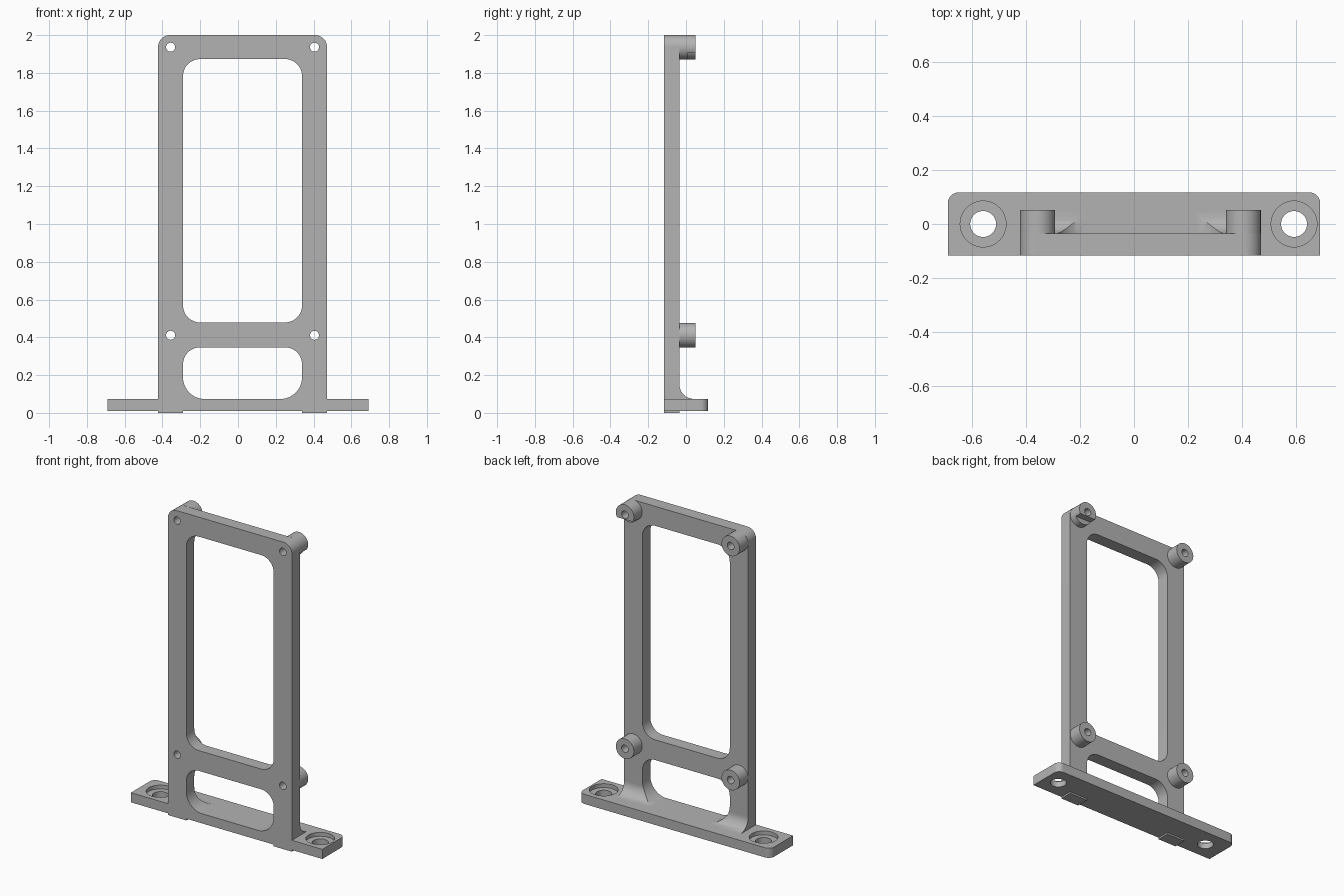
import bpy, bmesh
from math import sin, cos, pi
from mathutils import Vector

cube = bpy.data.objects.get("Cube")
if cube:
    bpy.data.objects.remove(cube, do_unlink=True)

grey = bpy.data.materials.new("plain grey")
grey.use_nodes = True
grey.diffuse_color = (0.45, 0.45, 0.45, 1)
grey.node_tree.nodes["Principled BSDF"].inputs["Base Color"].default_value = grey.diffuse_color

# Main dimensions
FRONT, BACK = -0.117, 0.117
FRAME_BACK, POST_END = -0.035, 0.051
PLATE_LOW, PLATE_TOP = 0.011, 0.074
MID = 0.024                                  # frame centre in x
OUT, INN = 0.447, 0.315                      # frame and window half widths
POSTS = [(MID + s * 0.381, z) for s in (-1, 1) for z in (0.411, 1.936)]
AXES = {"x": lambda u, v, d: (d, u, v),
        "y": lambda u, v, d: (u, d, v),
        "z": lambda u, v, d: (u, v, d)}


def rounded(u0, u1, v0, v1, low=0, high=0, steps=12):
    """Rectangle outline with separate radii for low and high corners."""
    pts = []
    for su, sv, start in ((1, -1, -pi / 2), (1, 1, 0), (-1, 1, pi / 2), (-1, -1, pi)):
        r = high if sv > 0 else low
        u = u1 - r if su > 0 else u0 + r
        v = v1 - r if sv > 0 else v0 + r
        n = steps if r else 0
        for i in range(n + 1):
            a = start + pi / 2 * i / max(n, 1)
            pts.append((u + r * cos(a), v + r * sin(a)))
    return pts


def circle(u, v, r, n=48):
    return [(u + r * cos(2 * pi * i / n), v + r * sin(2 * pi * i / n)) for i in range(n)]


def prism(name, outline, axis, d0, d1):
    """Extrude an outline along an axis into a solid object."""
    bm = bmesh.new()
    place = AXES[axis]
    face = bm.faces.new([bm.verts.new(place(u, v, d0)) for u, v in outline])
    ext = bmesh.ops.extrude_face_region(bm, geom=[face])["geom"]
    move = Vector(place(0, 0, d1 - d0))
    bmesh.ops.translate(bm, vec=move, verts=[e for e in ext if isinstance(e, bmesh.types.BMVert)])
    bmesh.ops.recalc_face_normals(bm, faces=bm.faces)
    mesh = bpy.data.meshes.new(name)
    bm.to_mesh(mesh)
    bm.free()
    mesh.materials.append(grey)
    obj = bpy.data.objects.new(name, mesh)
    bpy.context.collection.objects.link(obj)
    return obj


def activate(obj):
    bpy.ops.object.select_all(action="DESELECT")
    obj.select_set(True)
    bpy.context.view_layer.objects.active = obj


def cut(obj, *prism_args):
    """Subtract a prism from an object and discard the cutter."""
    cutter = prism("cutter", *prism_args)
    cutter.hide_render = True
    activate(obj)
    mod = obj.modifiers.new("cut", "BOOLEAN")
    mod.operation, mod.solver, mod.object = "DIFFERENCE", "EXACT", cutter
    bpy.ops.object.modifier_apply(modifier=mod.name)
    bpy.data.objects.remove(cutter, do_unlink=True)


def finish(obj):
    activate(obj)
    bpy.ops.object.shade_smooth_by_angle(angle=pi / 6)


# Base plate with rounded rear corners and counterbored mounting holes
plate = prism("base_plate", rounded(-0.69, 0.69, FRONT, BACK, 0, 0.04), "z", PLATE_LOW, PLATE_TOP)
for x in (-0.559, 0.593):
    cut(plate, circle(x, 0, 0.085), "z", PLATE_TOP - 0.025, 0.2)
    cut(plate, circle(x, 0, 0.048), "z", -0.1, 0.2)
finish(plate)

# Upright frame with two windows and four screw holes
upper_window = rounded(MID - INN, MID + INN, 0.479, 1.873, 0.09, 0.09)
lower_window = rounded(MID - INN, MID + INN, PLATE_TOP - 0.0005, 0.347, 0.115, 0.09)
frame = prism("upright_frame", rounded(MID - OUT, MID + OUT, PLATE_TOP, 2, 0, 0.062), "y", FRONT, FRAME_BACK)
for window in (upper_window, lower_window):
    cut(frame, window, "y", -0.3, 0.3)
for x, z in POSTS:
    cut(frame, circle(x, z, 0.024, 24), "y", -0.3, 0.3)
finish(frame)

# Concave fillets joining the legs to the plate
r = 0.078
profile = [(FRAME_BACK, PLATE_TOP)]
for i in range(13):
    a = 1.5 * pi - pi / 2 * i / 12
    profile.append((FRAME_BACK + r + r * cos(a), PLATE_TOP + r + r * sin(a)))
fillet = prism("leg_fillets", profile, "x", MID - OUT, MID + OUT)
cut(fillet, lower_window, "y", -0.3, 0.3)
finish(fillet)

# Foot tabs projecting just below the plate
for side, x0, x1 in (("right", MID - OUT, MID - INN), ("left", MID + INN, MID + OUT)):
    finish(prism(side + "_foot_tab", rounded(x0, x1, FRONT, FRAME_BACK), "z", 0, PLATE_LOW))

# Hollow standoffs on the back; the upper left one has a flat underneath
for x, z in POSTS:
    upper, left = z > 1, x > MID
    name = ("upper_" if upper else "lower_") + ("left" if left else "right") + "_standoff"
    post = prism(name, circle(x, z, 0.065), "y", FRAME_BACK, POST_END)
    cut(post, circle(x, z, 0.024, 24), "y", -0.3, 0.3)
    if upper and left:
        cut(post, rounded(x - 0.1, x + 0.1, z - 0.1, z - 0.031), "y", 0.008, 0.2)
    finish(post)
